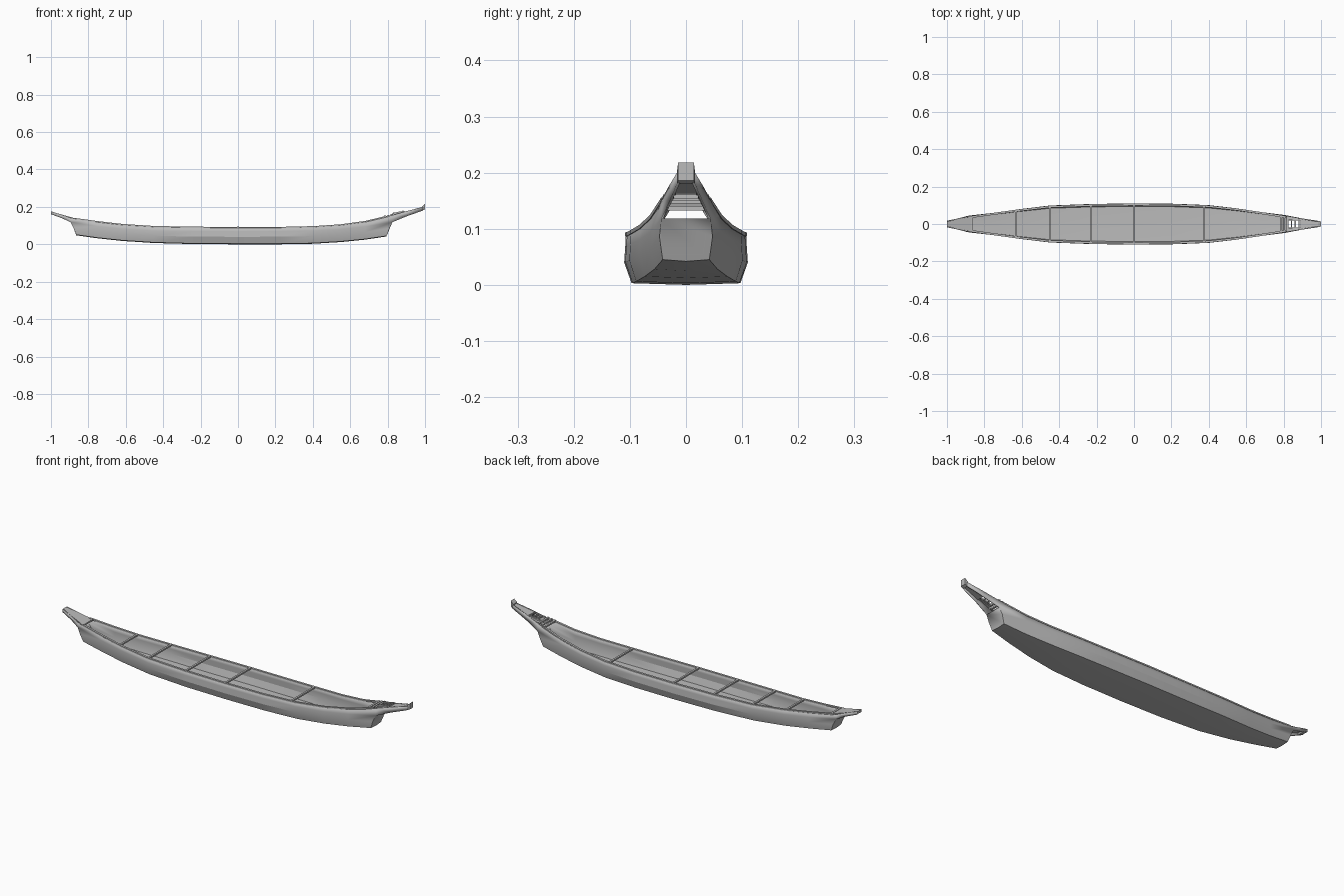
import bpy, bmesh
from mathutils import Vector

if "Cube" in bpy.data.objects:
    bpy.data.objects.remove(bpy.data.objects["Cube"], do_unlink=True)

wood = bpy.data.materials.new("plain grey")
wood.use_nodes = True
grey = (0.5, 0.5, 0.5, 1)
wood.diffuse_color = grey
wood.node_tree.nodes["Principled BSDF"].inputs["Base Color"].default_value = grey


def make_object(name, bm):
    mesh = bpy.data.meshes.new(name)
    bm.to_mesh(mesh)
    bm.free()
    ob = bpy.data.objects.new(name, mesh)
    bpy.context.collection.objects.link(ob)
    mesh.materials.append(wood)
    return ob


def loft_box(name, a, b):
    """Tapered bar along x; each end is (x, half width, z low, z high, y centre)."""
    bm = bmesh.new()
    rings = []
    for x, w, lo, hi, y in (a, b):
        rings.append([bm.verts.new(p) for p in
                      ((x, y - w, lo), (x, y + w, lo), (x, y + w, hi), (x, y - w, hi))])
    for i in range(4):
        j = (i + 1) % 4
        bm.faces.new((rings[0][i], rings[0][j], rings[1][j], rings[1][i]))
    bm.faces.new(rings[0])
    bm.faces.new(rings[1])
    bmesh.ops.recalc_face_normals(bm, faces=bm.faces)
    return make_object(name, bm)


# Hull stations: x, keel z, strake base z, sheer z, sheer half width
stations = [
    (-0.88, 0.048, 0.118, 0.141, 0.040),
    (-0.75, 0.032, 0.096, 0.123, 0.058),
    (-0.62, 0.018, 0.083, 0.108, 0.076),
    (-0.45, 0.007, 0.073, 0.097, 0.096),
    (-0.23, 0.001, 0.070, 0.093, 0.104),
    (0.00, 0.000, 0.069, 0.092, 0.107),
    (0.22, 0.000, 0.070, 0.092, 0.105),
    (0.40, 0.003, 0.073, 0.096, 0.098),
    (0.55, 0.012, 0.081, 0.106, 0.081),
    (0.68, 0.025, 0.095, 0.124, 0.062),
    (0.81, 0.042, 0.118, 0.155, 0.042),
]
# Overhanging ends: x, strake base z, sheer z, half width
stern_tip = [(-0.94, 0.139, 0.157, 0.030), (-1.0, 0.161, 0.176, 0.018)]
bow_tip = [(0.90, 0.149, 0.177, 0.030), (0.99, 0.181, 0.200, 0.016)]


def sheer_at(x):
    """Sheer height and half width at any x."""
    line = [(s[0], s[3], s[4]) for s in stations]
    line = sorted(line + [(t[0], t[2], t[3]) for t in stern_tip + bow_tip])
    for p, q in zip(line, line[1:]):
        if p[0] <= x <= q[0]:
            f = (x - p[0]) / (q[0] - p[0])
            return p[1] + f * (q[1] - p[1]), p[2] + f * (q[2] - p[2])
    return line[-1][1:]


# Hull shell with raked ends and strakes running on past the transoms
bm = bmesh.new()
rows = []
last = len(stations) - 1
for k, (x, keel, base, sheer, w) in enumerate(stations):
    rake = -0.015 if k == 0 else 0.015 if k == last else 0
    mid = w * 1.03 + 0.004 * (k in (0, last))
    half = [(x + rake, w, sheer), (x + rake, 0.4 * mid + 0.6 * w, base),
            (x, mid, keel + 0.58 * (base - keel)), (x - rake, 0.88 * mid, keel + 0.003)]
    pts = half + [(x - rake, 0, keel)] + [(a, -b, c) for a, b, c in reversed(half)]
    rows.append([bm.verts.new(p) for p in pts])
for r, s in zip(rows, rows[1:]):
    for i in range(8):
        bm.faces.new((r[i], r[i + 1], s[i + 1], s[i]))
for row, tip in ((rows[0], stern_tip), (rows[-1], bow_tip)):
    bm.faces.new(row[1:8])
    for side, top, low in ((1, row[0], row[1]), (-1, row[8], row[7])):
        for x, base, sheer, w in tip:
            t = bm.verts.new((x, side * w, sheer))
            b = bm.verts.new((x, side * w, base))
            bm.faces.new((top, low, b, t))
            top, low = t, b
bmesh.ops.recalc_face_normals(bm, faces=bm.faces)
bm.faces.ensure_lookup_table()
lowest = min(bm.faces, key=lambda f: f.calc_center_median().z)
if lowest.normal.z > 0:
    bmesh.ops.reverse_faces(bm, faces=bm.faces)
hull = make_object("hull", bm)
shell = hull.modifiers.new("thickness", "SOLIDIFY")
shell.thickness = 0.005
shell.offset = -1
bpy.context.view_layer.objects.active = hull
hull.select_set(True)
bpy.ops.object.shade_smooth_by_angle(angle=0.35)
hull.select_set(False)

# Gunwale rails along the inside of the sheer
for side, label in ((1, "left"), (-1, "right")):
    bm = bmesh.new()
    prev = None
    for x, _, _, z, w in stations:
        ring = [bm.verts.new((x, side * y, h)) for y, h in
                ((w + 0.002, z - 0.006), (w + 0.002, z + 0.001),
                 (w - 0.009, z + 0.001), (w - 0.009, z - 0.006))]
        if prev:
            for i in range(4):
                j = (i + 1) % 4
                bm.faces.new((prev[i], prev[j], ring[j], ring[i]))
        else:
            bm.faces.new(ring)
        prev = ring
    bm.faces.new(prev)
    bmesh.ops.recalc_face_normals(bm, faces=bm.faces)
    make_object(label + "_gunwale", bm)

# Thwarts
for n, x in enumerate((-0.865, -0.63, -0.45, -0.23, 0.0, 0.375)):
    z, w = sheer_at(x)
    loft_box("thwart_%d" % (n + 1), (x - 0.005, w, z - 0.006, z + 0.002, 0),
             (x + 0.005, w, z - 0.006, z + 0.002, 0))


def deck(name, x0, x1, thick, inset=0.002):
    """Plate lying between the sheers."""
    ends = []
    for x in (x0, x1):
        z, w = sheer_at(x)
        ends.append((x, w - inset, z - thick, z - 0.001, 0))
    return loft_box(name, *ends)


# End decks, upturned bow cap and stern end block
deck("stern_deck", -1.0, -0.87, 0.007)
deck("bow_deck", 0.89, 0.99, 0.012)
loft_box("stern_block", (-0.998, 0.016, 0.161, 0.174, 0), (-0.975, 0.02, 0.154, 0.166, 0))
loft_box("bow_cap", (0.985, 0.016, 0.18, 0.203, 0), (1.0, 0.014, 0.186, 0.218, 0))

# Bow crossbars
for n, x in enumerate((0.785, 0.803, 0.82)):
    z, w = sheer_at(x)
    loft_box("bow_crossbar_%d" % (n + 1), (x - 0.005, w, z - 0.004, z + 0.004, 0),
             (x + 0.005, w, z - 0.004, z + 0.004, 0))

# Small open frame on the bow
for side, label in ((1, "left"), (-1, "right")):
    loft_box(label + "_frame_bar", (0.825, 0.003, 0.16, 0.168, side * 0.021),
             (0.89, 0.003, 0.17, 0.178, side * 0.021))
    loft_box(label + "_side_deck", (0.82, 0.008, 0.152, 0.157, side * 0.03),
             (0.9, 0.004, 0.171, 0.176, side * 0.025))
for n, x in enumerate((0.843, 0.862, 0.883)):
    z = sheer_at(x)[0]
    loft_box("frame_rung_%d" % (n + 1), (x - 0.003, 0.022, z, z + 0.007, 0),
             (x + 0.003, 0.022, z, z + 0.007, 0))
